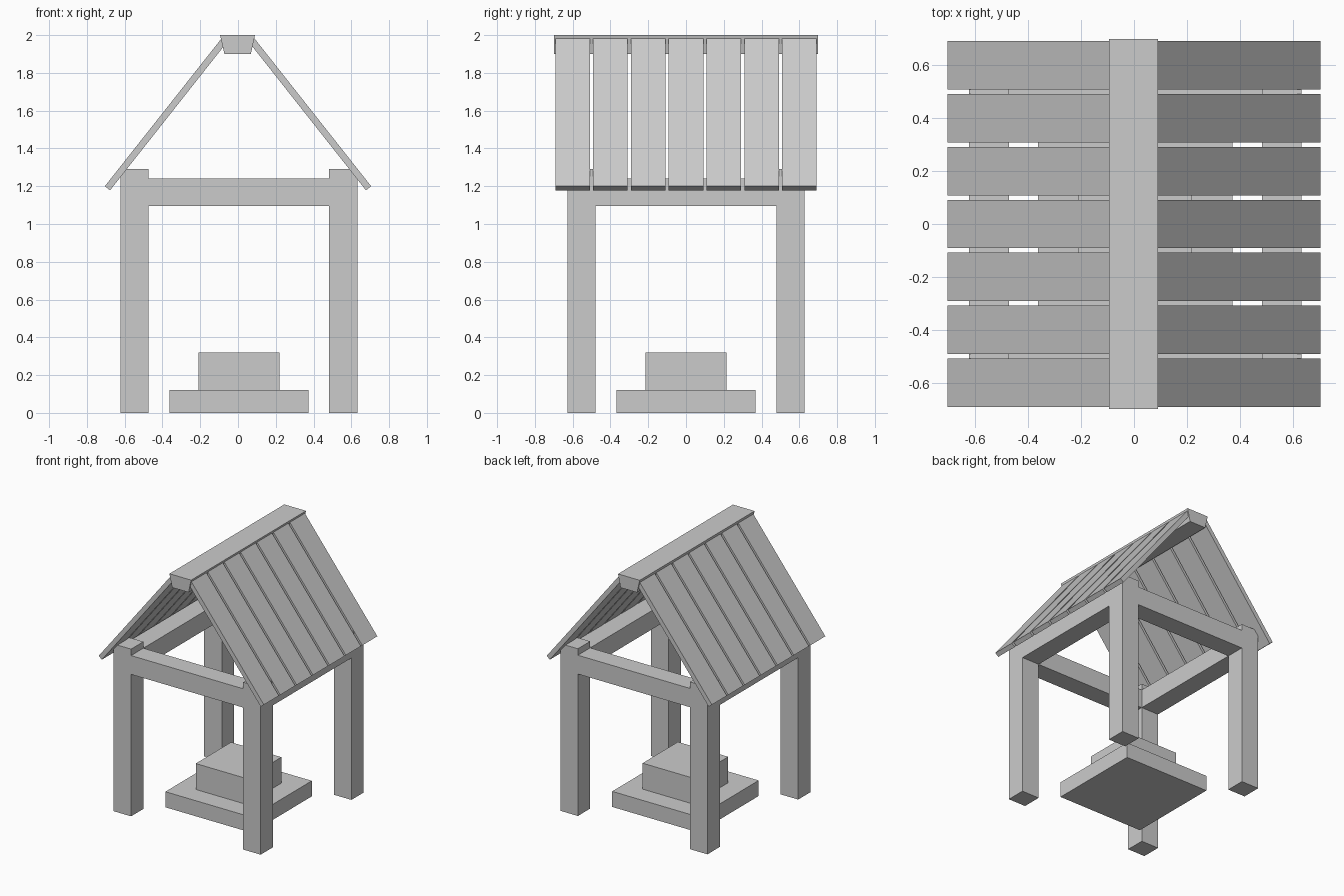
import bpy
from mathutils import Vector

if "Cube" in bpy.data.objects:
    bpy.data.objects.remove(bpy.data.objects["Cube"])

CX = 0.005           # frame and plinth sit slightly off the roof axis
POST, OFF = 0.15, 0.553


def extrude_y(name, profile, y0, y1):
    """Solid from an x-z profile extruded along y."""
    n = len(profile)
    verts = [(x, y, z) for y in (y0, y1) for x, z in profile]
    faces = [tuple(range(n)), tuple(reversed(range(n, 2 * n)))]
    faces += [(i, i + n, (i + 1) % n + n, (i + 1) % n) for i in range(n)]
    mesh = bpy.data.meshes.new(name)
    mesh.from_pydata(verts, [], faces)
    # consistent outward normals
    import bmesh
    bm = bmesh.new()
    bm.from_mesh(mesh)
    bmesh.ops.recalc_face_normals(bm, faces=bm.faces)
    bm.to_mesh(mesh)
    bm.free()
    obj = bpy.data.objects.new(name, mesh)
    bpy.context.collection.objects.link(obj)
    return obj


def box(name, cx, cy, sx, sy, z0, z1):
    x0, x1 = cx - sx / 2, cx + sx / 2
    return extrude_y(name, [(x0, z0), (x1, z0), (x1, z1), (x0, z1)],
                     cy - sy / 2, cy + sy / 2)


# Stepped plinth
box("plinth_base", CX, 0, 0.735, 0.735, 0, 0.12)
box("plinth_block", CX, 0, 0.43, 0.43, 0.12, 0.32)

# Corner posts
for sx, side in ((-1, "left"), (1, "right")):
    for sy, end in ((-1, "front"), (1, "back")):
        box(f"{end}_{side}_post", CX + sx * OFF, sy * OFF, POST, POST, 0, 1.29)

# Beams between the posts
span = 2 * OFF - POST
for s, end, side in ((-1, "front", "left"), (1, "back", "right")):
    box(f"{end}_beam", CX, s * OFF, span, POST, 1.095, 1.24)
    box(f"{side}_beam", CX + s * OFF, 0, POST, span, 1.095, 1.24)

# Tapered ridge beam
extrude_y("ridge_beam", [(-0.072, 1.9), (0.068, 1.9), (0.09, 2.0), (-0.095, 2.0)],
          -0.70, 0.70)

# Roof planks, seven on each slope
low, high = Vector((0.705, 1.2)), Vector((0.085, 1.985))
d = (high - low).normalized()
inward = Vector((-d.y, d.x)) * 0.035
section = [low, high, high + inward, low + inward]
for s, side in ((-1, "left"), (1, "right")):
    for i in range(7):
        y = (i - 3) * 0.2
        extrude_y(f"{side}_roof_plank_{i + 1}", [(s * p.x, p.y) for p in section],
                  y - 0.0915, y + 0.0915)
